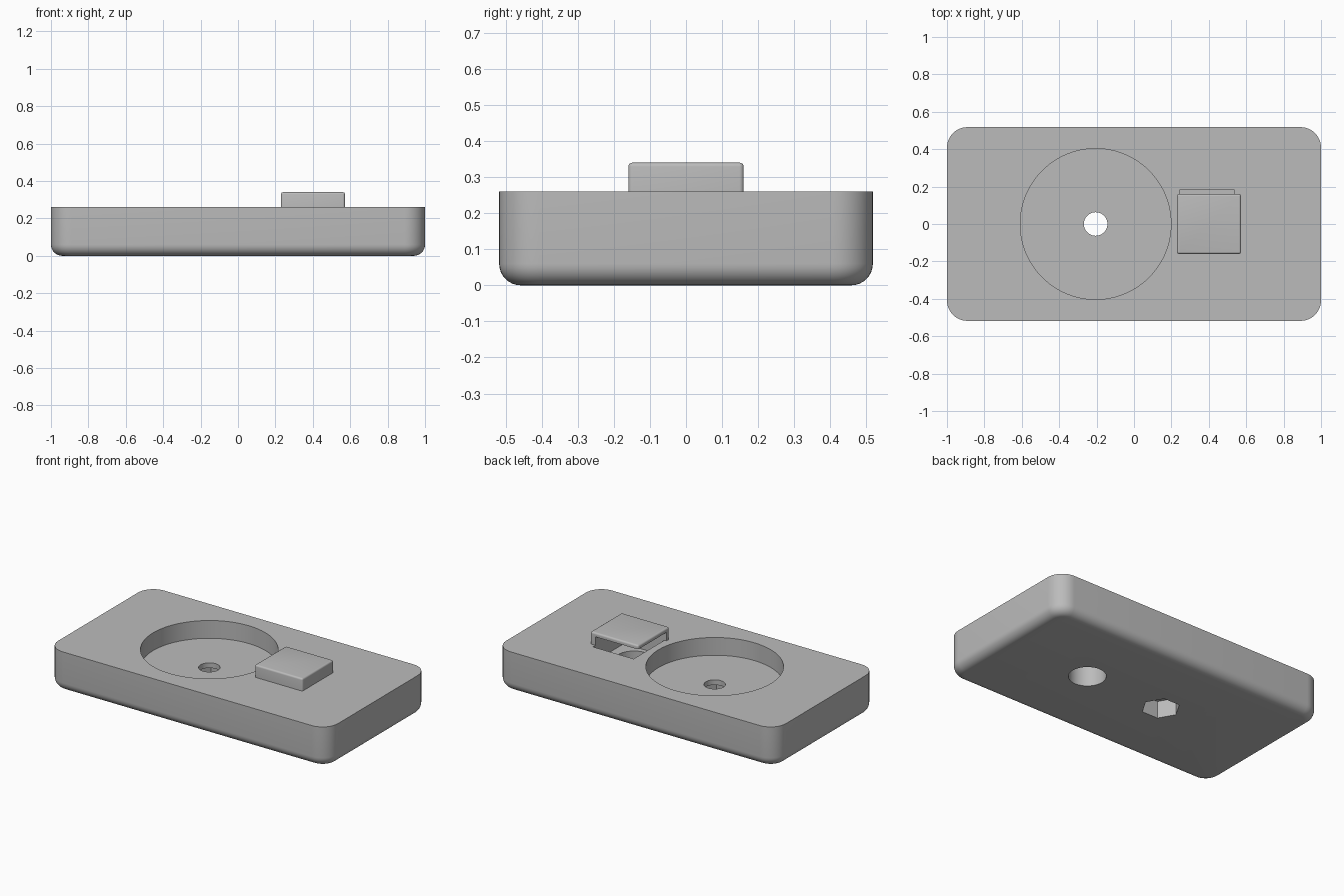
import bpy, bmesh, math
from mathutils import Matrix, Vector

cube = bpy.data.objects.get("Cube")
if cube:
    bpy.data.objects.remove(cube, do_unlink=True)

grey = bpy.data.materials.new("plain grey")
grey.use_nodes = True
COLOR = (0.5, 0.5, 0.5, 1)
grey.diffuse_color = COLOR
grey.node_tree.nodes["Principled BSDF"].inputs["Base Color"].default_value = COLOR


def finish(name, bm):
    bmesh.ops.recalc_face_normals(bm, faces=bm.faces)
    mesh = bpy.data.meshes.new(name)
    bm.to_mesh(mesh)
    bm.free()
    mesh.materials.append(grey)
    obj = bpy.data.objects.new(name, mesh)
    bpy.context.collection.objects.link(obj)
    return obj


def box_mesh(low, high):
    low, high = Vector(low), Vector(high)
    bm = bmesh.new()
    bmesh.ops.create_cube(bm, size=1, matrix=Matrix.Translation((low + high) / 2)
                          @ Matrix.Diagonal((high - low).to_4d()))
    return bm


def bevel(bm, edges, radius, segments):
    bmesh.ops.bevel(bm, geom=edges, offset=radius, segments=segments,
                    profile=0.5, affect='EDGES', clamp_overlap=True)


def upright(bm):
    return [e for e in bm.edges
            if abs(e.verts[0].co.z - e.verts[1].co.z) > 0.01]


def rim(bm, z):
    # outline edges at one height, between the cap and the walls
    return [e for e in bm.edges
            if all(abs(v.co.z - z) < 1e-4 for v in e.verts)]


def rounded_block(name, low, high, corner, corner_seg, edge_z, edge, edge_seg):
    bm = box_mesh(low, high)
    bevel(bm, upright(bm), corner, corner_seg)
    bevel(bm, rim(bm, edge_z), edge, edge_seg)
    return finish(name, bm)


def prism(name, x, y, low, high, radius, sides):
    bm = bmesh.new()
    bmesh.ops.create_cone(bm, cap_ends=True, segments=sides, radius1=radius,
                          radius2=radius, depth=high - low,
                          matrix=Matrix.Translation((x, y, (low + high) / 2)))
    if sides == 6:  # points of the hexagon lie along x
        bmesh.ops.rotate(bm, verts=bm.verts, cent=(x, y, 0),
                         matrix=Matrix.Rotation(math.radians(30), 3, 'Z'))
    return finish(name, bm)


def cut(obj, cutters):
    for cutter in cutters:
        cutter.hide_render = True
        mod = obj.modifiers.new("cut", 'BOOLEAN')
        mod.operation = 'DIFFERENCE'
        mod.solver = 'EXACT'
        mod.object = cutter
        bpy.context.view_layer.objects.active = obj
        bpy.ops.object.modifier_apply(modifier=mod.name)
        bpy.data.objects.remove(cutter, do_unlink=True)


def smooth(obj, degrees):
    bpy.ops.object.select_all(action='DESELECT')
    obj.select_set(True)
    bpy.context.view_layer.objects.active = obj
    bpy.ops.object.shade_smooth_by_angle(angle=math.radians(degrees))


# Base slab: round corners, round lower edge, crisp top
TOP = 0.26
base = rounded_block("base", (-1, -0.518, 0), (1, 0.518, TOP), 0.11, 10, 0, 0.06, 8)

# Dish with a bolt hole and a hexagonal nut pocket beneath; cable pocket and its hole
DISH_X = -0.205
cut(base, [
    prism("dish_cutter", DISH_X, 0, 0.145, 0.4, 0.403, 96),
    prism("bolt_cutter", DISH_X, 0, -0.1, 0.3, 0.063, 40),
    prism("nut_cutter", DISH_X, 0, -0.1, 0.112, 0.115, 6),
    finish("pocket_cutter", box_mesh((0.245, -0.13, 0.16), (0.535, 0.185, 0.4))),
    prism("cable_cutter", 0.365, 0.01, -0.1, 0.2, 0.111, 48),
])

# Hood over the cable pocket, open at the back and on the dish side
hood = rounded_block("hood", (0.23, -0.16, TOP - 0.005), (0.572, 0.16, 0.34),
                     0.012, 4, 0.34, 0.011, 4)
cut(hood, [finish("hood_cutter", box_mesh((0.2, -0.13, 0.2), (0.535, 0.2, 0.315)))])

for part in (base, hood):
    smooth(part, 30)
